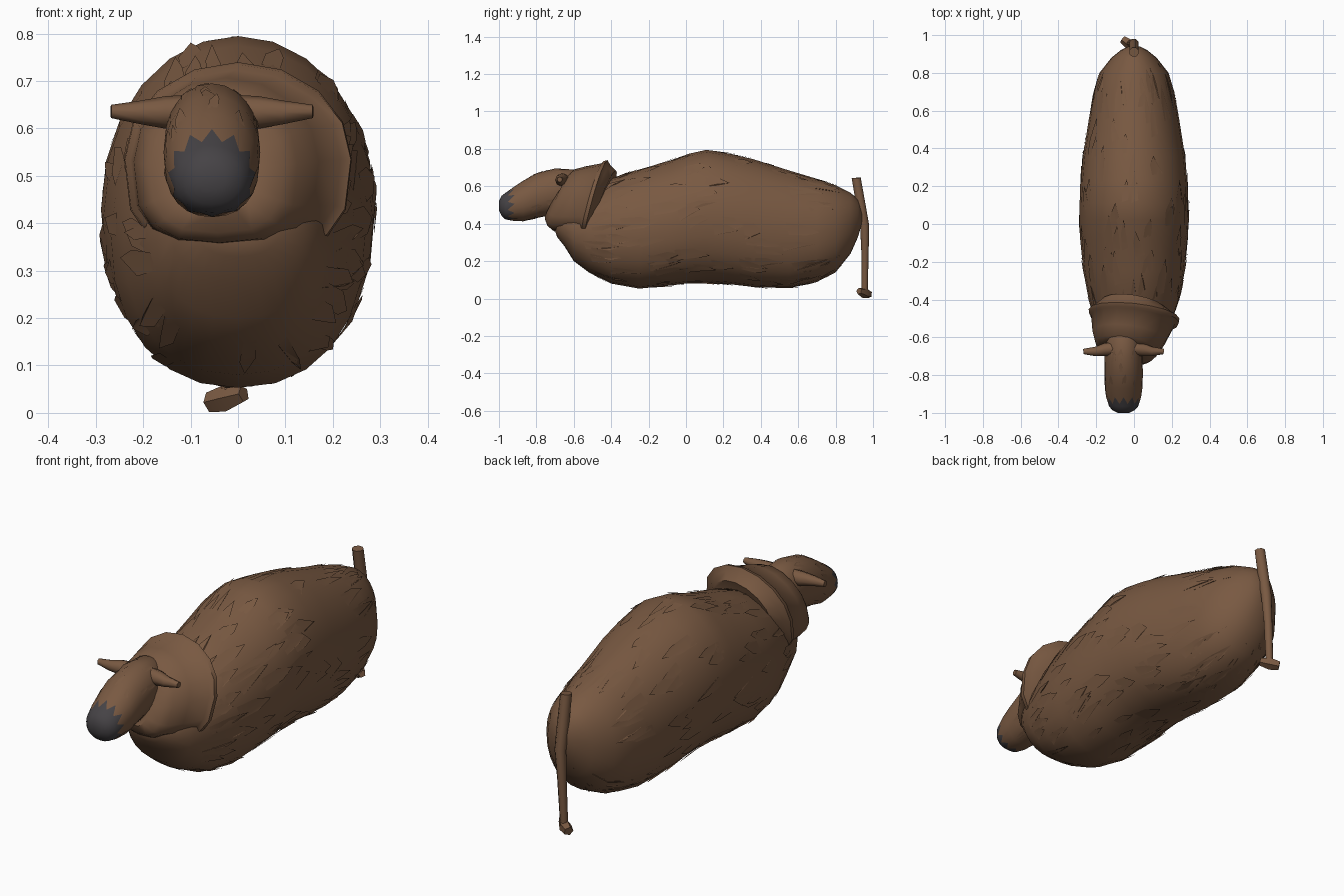
import bpy, bmesh, math, random
from mathutils import Vector

random.seed(4)
cube = bpy.data.objects.get("Cube")
if cube:
    bpy.data.objects.remove(cube)


def material(name, rgb):
    m = bpy.data.materials.new(name)
    m.use_nodes = True
    m.diffuse_color = (*rgb, 1)
    m.node_tree.nodes["Principled BSDF"].inputs["Base Color"].default_value = (*rgb, 1)
    return m


brown = material("brown fur", (0.19, 0.10, 0.054))
dark = material("dark snout", (0.06, 0.055, 0.06))


def finish(bm, name, mats=(brown,), angle=60, recalc=True):
    if recalc:
        bmesh.ops.recalc_face_normals(bm, faces=bm.faces)
    mesh = bpy.data.meshes.new(name)
    bm.to_mesh(mesh)
    bm.free()
    ob = bpy.data.objects.new(name, mesh)
    bpy.context.collection.objects.link(ob)
    for m in mats:
        mesh.materials.append(m)
    bpy.ops.object.select_all(action='DESELECT')
    ob.select_set(True)
    bpy.context.view_layer.objects.active = ob
    bpy.ops.object.shade_smooth_by_angle(angle=math.radians(angle))


def loft(bm, rings):
    """Skin a list of point rings and cap both ends."""
    vs = [[bm.verts.new(p) for p in ring] for ring in rings]
    n = len(vs[0])
    for a, b in zip(vs, vs[1:]):
        for i in range(n):
            j = (i + 1) % n
            bm.faces.new((a[i], a[j], b[j], b[i]))
    bm.faces.new(vs[0])
    bm.faces.new(vs[-1])


def angles(n):
    return [math.tau * i / n for i in range(n)]


def oval(a, k):
    """Unit ellipse point whose lower half is squared off by exponent k."""
    c, s = math.cos(a), math.sin(a)
    k = k if s < -0.01 else 1
    return math.copysign(abs(c) ** k, c), math.copysign(abs(s) ** k, s)


def station_point(table, y, a, scale=1.0, cx=0.0):
    """Point on an oval hull given by (y, bottom, top, half width)."""
    for p, q in zip(table, table[1:]):
        if y <= q[0]:
            break
    t = min(max((y - p[0]) / (q[0] - p[0]), 0), 1)
    lo, hi, w = (p[k] + t * (q[k] - p[k]) for k in (1, 2, 3))
    c, s = oval(a, 0.9)
    return Vector((cx + w * scale * c, y, (lo + hi) / 2 + (hi - lo) / 2 * scale * s))


def tube(name, path, sides=8):
    """Tapered tube through (x, y, z, radius) points."""
    bm = bmesh.new()
    pts = [Vector(p[:3]) for p in path]
    q = (pts[-1] - pts[0]).to_track_quat('Z', 'Y')
    loft(bm, [[p + q @ Vector((s[3] * math.cos(a), s[3] * math.sin(a), 0))
               for a in angles(sides)] for p, s in zip(pts, path)])
    finish(bm, name)


def fur(name, table, count, span, length, width, cx=0.0, lift=1.022):
    """Scatter pointed tufts that lie along a hull and lift at the tip."""
    bm = bmesh.new()
    for _ in range(count):
        y, a = random.uniform(*span), random.uniform(0, math.tau)
        dy = length * random.uniform(0.6, 1.3)
        da = width * random.uniform(0.6, 1.3)
        slant = random.uniform(-1, 1) * da
        outline = ((y, a - da, 1.0), (y + dy * 0.6, a - da / 2 + slant, lift - 0.01),
                   (y + dy, a + slant, lift), (y + dy * 0.5, a + da + slant / 2, lift - 0.012),
                   (y - dy * 0.1, a + da, 1.0))
        vs = [bm.verts.new(station_point(table, *o, cx)) for o in outline]
        for i in range(1, len(vs) - 1):
            f = bm.faces.new((vs[0], vs[i], vs[i + 1]))
            f.normal_update()
            c = f.calc_center_median()
            if f.normal.dot(c - station_point(table, c.y, 0, 0.0, cx)) < 0:
                f.normal_flip()
    finish(bm, name, recalc=False)


# Body: long rounded hull with a slightly hollow belly
BODY = [(-.70, .36, .42, .05), (-.69, .33, .45, .09), (-.65, .28, .48, .14),
        (-.60, .20, .52, .172), (-.52, .14, .57, .198), (-.40, .08, .64, .24),
        (-.25, .053, .69, .268), (-.08, .07, .738, .285), (.02, .083, .775, .289),
        (.11, .085, .795, .288), (.23, .077, .775, .282), (.36, .062, .745, .27),
        (.55, .055, .685, .24), (.70, .09, .64, .213), (.80, .14, .605, .183),
        (.88, .24, .565, .12), (.92, .33, .53, .07), (.94, .40, .47, .03)]
bm = bmesh.new()
loft(bm, [[station_point(BODY, s[0], a) for a in angles(24)] for s in BODY])
finish(bm, "body")
fur("body_fur", BODY, 170, (-.56, .72), .15, .09)

# Neck ruff: tilted flaring collar with a thick back lip
bm = bmesh.new()
RUFF = [(0, -.43, .535, .17, .15), (0, -.46, .535, .21, .18), (0, -.475, .535, .24, .205),
        (0, -.495, .535, .238, .20), (-.005, -.505, .535, .222, .188),
        (-.025, -.59, .53, .195, .177), (-.04, -.65, .525, .165, .166),
        (-.045, -.675, .522, .14, .142), (-.05, -.69, .52, .09, .10)]
rings = []
for cx, cy, cz, w, h in RUFF:
    ovals = [oval(a, 0.68) for a in angles(16)]
    rings.append([(cx + w * c, cy + 0.055 * s - 0.025 * c, cz + h * s) for c, s in ovals])
loft(bm, rings)
finish(bm, "neck_ruff", angle=45)

# Head: drooping egg with a jagged dark snout
HEAD = [(-1.0, .47, .52, .03), (-.985, .44, .55, .06), (-.965, .423, .565, .077),
        (-.935, .415, .587, .09), (-.87, .413, .63, .099), (-.80, .43, .67, .102),
        (-.70, .45, .695, .10), (-.60, .50, .69, .09), (-.55, .54, .66, .05)]
HEAD_X = -.055
bm = bmesh.new()
edge = HEAD[3][0]
rings = []
for s in HEAD:
    jag = 0.018 if s[0] == edge else 0
    rings.append([station_point(HEAD, s[0] + jag * (-1) ** i, a, 1, HEAD_X)
                  for i, a in enumerate(angles(24))])
loft(bm, rings)
for f in bm.faces:
    f.material_index = int(f.calc_center_median().y < edge)
finish(bm, "head", (brown, dark))
fur("head_fur", HEAD, 26, (-.88, -.7), .05, .12, HEAD_X, 1.03)

# Ears: blunt cones pointing sideways
for side, name in ((1, "left_ear"), (-1, "right_ear")):
    tube(name, [(HEAD_X + side * x, y, z, r) for x, y, z, r in
                ((.05, -.66, .635, .036), (.10, -.665, .634, .034),
                 (.15, -.675, .634, .025), (.213, -.675, .636, .014))])

# Tail: upright bent rod with a small tuft at its foot
tube("tail", [(0, .91, .645, .026), (0, .935, .50, .027), (0, .955, .39, .026),
              (-.01, .957, .25, .021), (-.02, .955, .04, .018)])
tube("tail_tuft", [(.012, .925, .040, .018), (-.025, .955, .030, .029),
                   (-.06, .978, .022, .022)], 5)
